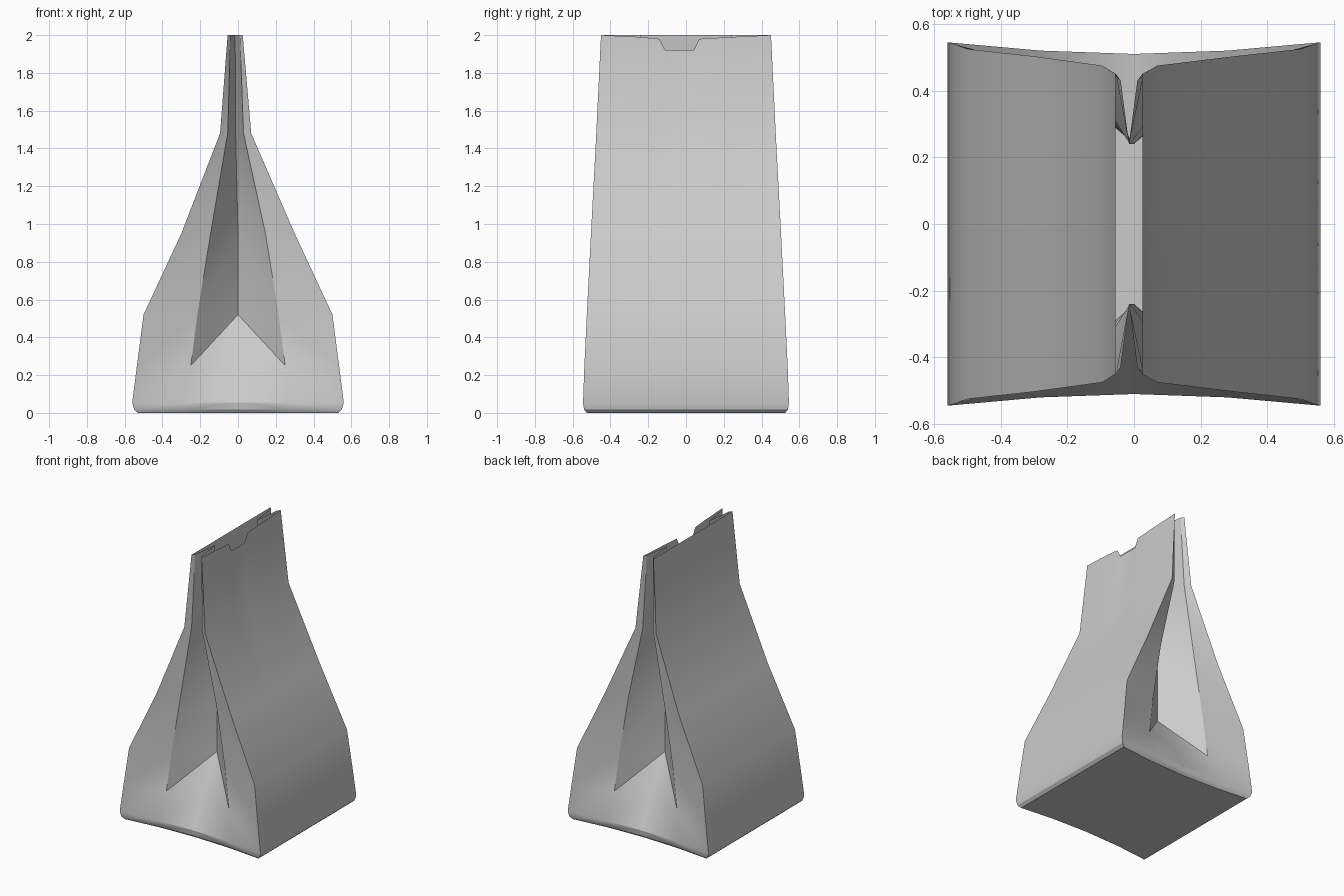
import bpy, bmesh
from mathutils import Vector

if "Cube" in bpy.data.objects:
    bpy.data.objects.remove(bpy.data.objects["Cube"])

# Bag levels: z, x left, x right, edge y, pleat mid x, pleat mid y, pleat crease y
LEVELS = [
    (0.00, -0.530, 0.530, 0.525, 0.28, 0.500, 0.490),
    (0.018, -0.550, 0.550, 0.540, 0.28, 0.515, 0.505),
    (0.055, -0.560, 0.560, 0.545, 0.28, 0.520, 0.510),
    (0.25, -0.535, 0.535, 0.538, 0.25, 0.458, 0.410),
    (0.52, -0.500, 0.500, 0.525, 0.215, 0.452, 0.240),
    (0.95, -0.300, 0.300, 0.503, 0.145, 0.448, 0.240),
    (1.48, -0.095, 0.070, 0.475, 0.042, 0.450, 0.240),
    (2.00, -0.055, 0.025, 0.450, 0.025, 0.430, 0.240),
]
# Finger notch in the right panel: y, top z
NOTCH = [(-0.24, 1.99), (-0.14, 1.98), (-0.11, 1.92), (0.04, 1.92), (0.07, 1.98), (0.24, 1.99)]

bm = bmesh.new()
rings = []
for z, xl, xr, ye, xm, ym, yc in LEVELS:
    cx = (xl + xr) / 2
    xt = xr

    def pleat(s):
        pts = [(xr, ye, z), (cx + xm, ym, z), (cx, yc, z), (cx - xm, ym, z), (xl, ye, z)]
        return [bm.verts.new((x, s * y, h)) for x, y, h in pts]

    panel = [bm.verts.new((xt, y, h if z == 2 else z)) for y, h in NOTCH]
    rings.append({"front": pleat(-1), "back": pleat(1), "panel": panel})


def quad(a, b, c, d):
    bm.faces.new((a, b, c, d))


for lo, hi in zip(rings, rings[1:]):
    # Pleated front and back, split so the base flap folds to a point
    for side in ("front", "back"):
        a, b = lo[side], hi[side]
        for j in range(4):
            if j < 2:
                bm.faces.new((a[j], a[j + 1], b[j + 1]))
                bm.faces.new((a[j], b[j + 1], b[j]))
            else:
                bm.faces.new((a[j], a[j + 1], b[j]))
                bm.faces.new((a[j + 1], b[j + 1], b[j]))
    # Plain left panel, notched right panel
    quad(lo["front"][4], lo["back"][4], hi["back"][4], hi["front"][4])
    a = [lo["front"][0]] + lo["panel"] + [lo["back"][0]]
    b = [hi["front"][0]] + hi["panel"] + [hi["back"][0]]
    for j in range(len(a) - 1):
        quad(a[j], a[j + 1], b[j + 1], b[j])

# Floor
r = rings[0]
bm.faces.new(r["front"][::-1] + r["panel"] + r["back"])
bmesh.ops.recalc_face_normals(bm, faces=bm.faces)
mesh = bpy.data.meshes.new("paper_bag")
bm.to_mesh(mesh)
bm.free()
bag = bpy.data.objects.new("paper_bag", mesh)
bpy.context.collection.objects.link(bag)
bpy.context.view_layer.objects.active = bag
bag.select_set(True)
bpy.ops.object.shade_smooth_by_angle(angle=0.5)
